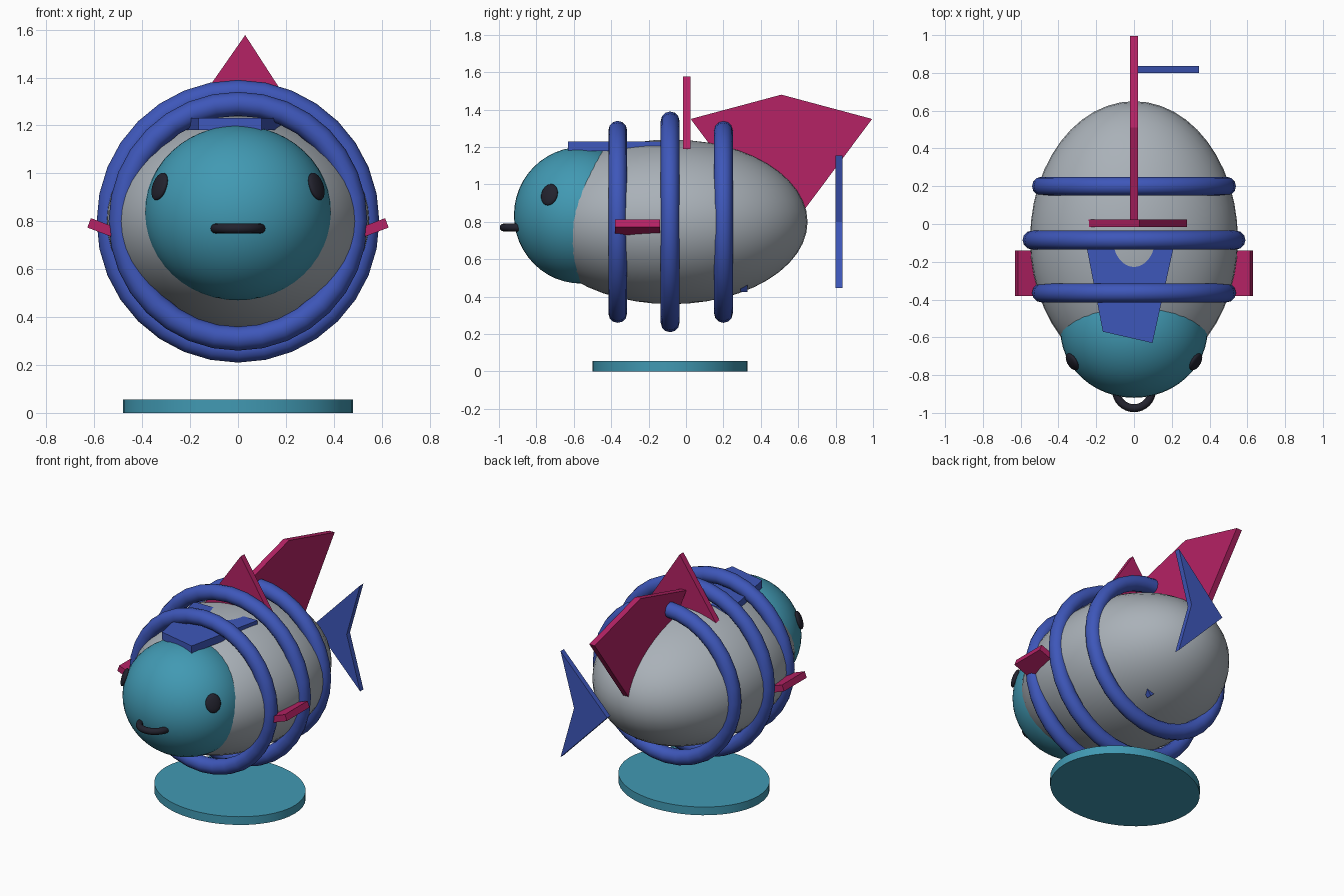
import bpy
import bmesh
from math import pi
from mathutils import Vector

old = bpy.data.objects.get("Cube")
if old:
    bpy.data.objects.remove(old, do_unlink=True)


def material(name, r, g, b):
    m = bpy.data.materials.new(name)
    m.use_nodes = True
    m.diffuse_color = (r, g, b, 1)
    m.node_tree.nodes["Principled BSDF"].inputs["Base Color"].default_value = (r, g, b, 1)
    return m


grey = material("silver grey", 0.40, 0.44, 0.48)
teal = material("teal", 0.053, 0.32, 0.45)
blue = material("royal blue", 0.048, 0.095, 0.49)
pink = material("raspberry", 0.46, 0.016, 0.13)
dark = material("near black", 0.016, 0.016, 0.027)


def finish(name, mat, smooth=True):
    ob = bpy.context.object
    ob.name = ob.data.name = name
    ob.data.materials.append(mat)
    if smooth:
        bpy.ops.object.shade_smooth_by_angle(angle=pi / 4)
    return ob


def ellipsoid(name, mat, center, radii, segments=48):
    bpy.ops.mesh.primitive_uv_sphere_add(segments=segments, ring_count=segments // 2,
                                         location=center)
    bpy.context.object.scale = radii
    return finish(name, mat)


def ring(name, mat, center, major, minor, tilt=0):
    bpy.ops.mesh.primitive_torus_add(major_segments=32, minor_segments=12,
                                     major_radius=major, minor_radius=minor,
                                     location=center, rotation=(tilt, 0, 0))
    return finish(name, mat)


def plate(name, mat, outline, axis, middle, thickness):
    """Extrude a 2D outline along the given axis, centred on middle."""
    bm = bmesh.new()
    verts = []
    for a, b in outline:
        p = [a, b]
        p.insert(axis, middle - thickness / 2)
        verts.append(bm.verts.new(p))
    face = bm.faces.new(verts)
    grown = bmesh.ops.extrude_face_region(bm, geom=[face])["geom"]
    shift = Vector((0, 0, 0))
    shift[axis] = thickness
    bmesh.ops.translate(bm, vec=shift,
                        verts=[v for v in grown if isinstance(v, bmesh.types.BMVert)])
    bmesh.ops.recalc_face_normals(bm, faces=bm.faces)
    mesh = bpy.data.meshes.new(name)
    bm.to_mesh(mesh)
    bm.free()
    mesh.materials.append(mat)
    ob = bpy.data.objects.new(name, mesh)
    bpy.context.collection.objects.link(ob)
    return ob


# Body and head
ellipsoid("body", grey, (0, -0.08, 0.8), (0.55, 0.73, 0.44))
head_center, head_radii = Vector((0, -0.56, 0.835)), (0.39, 0.36, 0.365)
ellipsoid("head", teal, head_center, head_radii)

# Hoops around the body
for name, y, radius in (("front_hoop", -0.365, 0.49),
                        ("middle_hoop", -0.085, 0.54),
                        ("rear_hoop", 0.2, 0.49)):
    ring(name, blue, (0, y, 0.8), radius, 0.05, pi / 2)

# Eyes lie flat on the head, and the mouth is a half-buried ring
for side, label in ((1, "left"), (-1, "right")):
    spot = Vector((side * 0.327, -0.73, 0.945))
    normal = Vector([(spot[i] - head_center[i]) / head_radii[i] ** 2 for i in range(3)])
    eye = ellipsoid(label + "_eye", dark, spot, (0.05, 0.06, 0.02), 24)
    eye.rotation_euler = normal.to_track_quat("Z", "Y").to_euler()
ring("mouth", dark, (0, -0.88, 0.77), 0.095, 0.021)

# Side fins
for side, label in ((1, "left"), (-1, "right")):
    bpy.ops.mesh.primitive_cube_add(size=1, location=(side * 0.528, -0.26, 0.758),
                                    rotation=(0, -side * 0.36, 0))
    bpy.context.object.scale = (0.2, 0.24, 0.042)
    finish(label + "_side_fin", pink, False)

# Upright fins
plate("dorsal_fin", pink, [(0.025, 1.35), (0.51, 1.48), (0.995, 1.35), (0.51, 0.7)],
      0, 0, 0.04)
plate("crest_fin", pink, [(-0.24, 1.19), (0.28, 1.19), (0.03, 1.577)], 1, 0.005, 0.04)

# Back plate, forked tail and small belly spike
plate("back_plate", blue, [(-0.255, -0.1), (-0.165, -0.57), (0.098, -0.63), (0.215, -0.1)],
      2, 1.205, 0.05)
plate("tail_fin", blue, [(0, 0.8), (0.345, 1.155), (0.245, 0.8), (0.345, 0.445)],
      1, 0.818, 0.035)
plate("belly_spike", blue, [(0.06, 0.5), (0.2, 0.5), (0.14, 0.425)], 1, 0.31, 0.035)

# Oval base
bpy.ops.mesh.primitive_cylinder_add(vertices=48, radius=1, depth=1,
                                    location=(0, -0.085, 0.0275))
bpy.context.object.scale = (0.48, 0.415, 0.055)
finish("base", teal)
